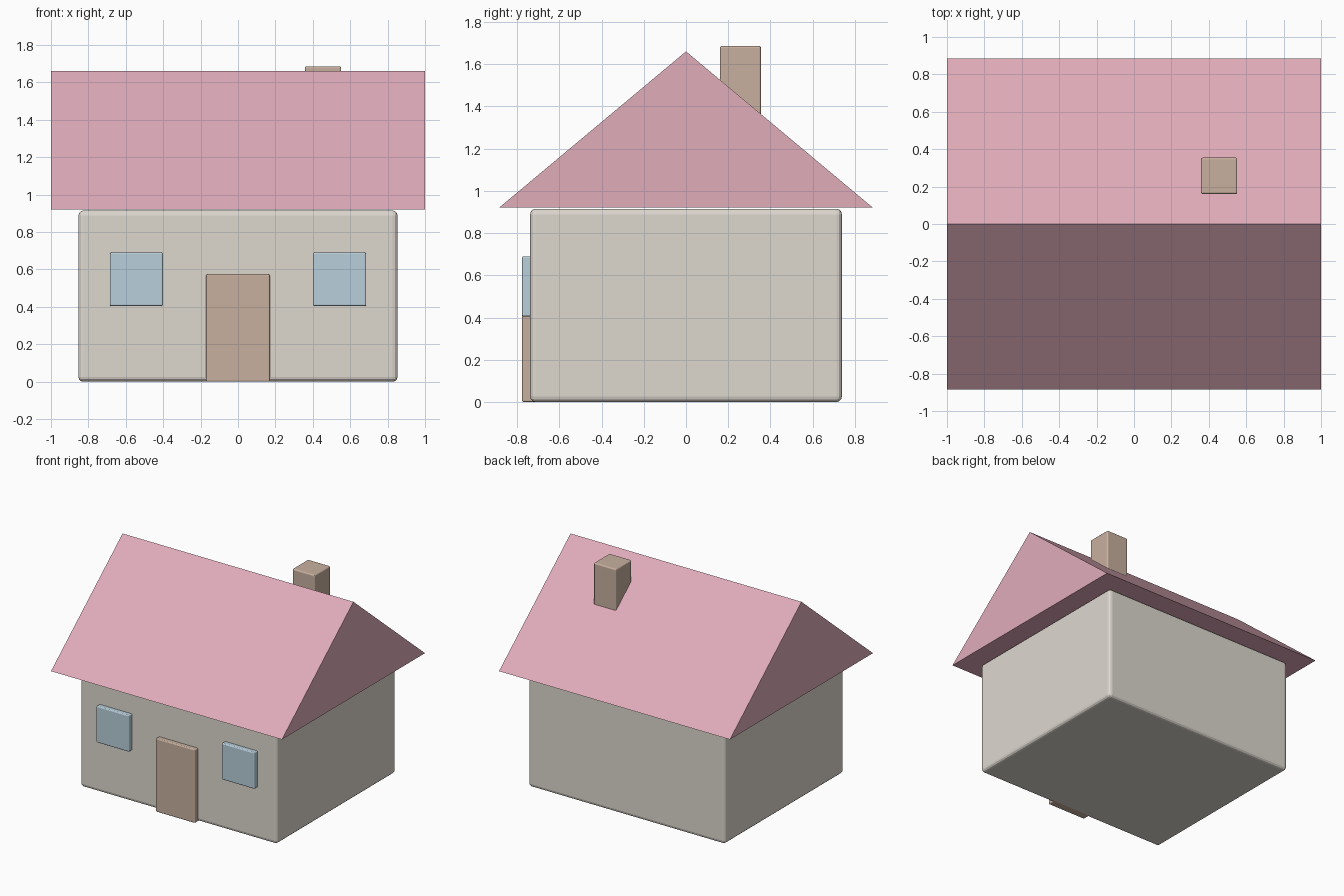
import bpy
import bmesh

if "Cube" in bpy.data.objects:
    bpy.data.objects.remove(bpy.data.objects["Cube"], do_unlink=True)


def linear(c):
    c /= 255
    return c / 12.92 if c <= 0.04045 else ((c + 0.055) / 1.055) ** 2.4


def material(name, *rgb):
    colour = [linear(c) for c in rgb] + [1]
    mat = bpy.data.materials.new(name)
    mat.use_nodes = True
    mat.diffuse_color = colour
    mat.node_tree.nodes["Principled BSDF"].inputs["Base Color"].default_value = colour
    return mat


def add_object(name, bm, mat):
    mesh = bpy.data.meshes.new(name)
    bmesh.ops.recalc_face_normals(bm, faces=bm.faces)
    bm.to_mesh(mesh)
    bm.free()
    mesh.materials.append(mat)
    obj = bpy.data.objects.new(name, mesh)
    bpy.context.collection.objects.link(obj)
    return obj


def box(name, xs, ys, zs, mat, bevel):
    """Box between the given limits, with softly rounded edges."""
    bm = bmesh.new()
    bmesh.ops.create_cube(bm, size=1)
    for v in bm.verts:
        for i, (low, high) in enumerate((xs, ys, zs)):
            v.co[i] = high if v.co[i] > 0 else low
    obj = add_object(name, bm, mat)
    mod = obj.modifiers.new("Rounded edges", "BEVEL")
    mod.width = bevel
    mod.segments = 3
    return obj


plaster = material("cream plaster", 222, 216, 207)
pink = material("pink roof", 224, 172, 186)
brown = material("warm brown", 200, 176, 159)
glass = material("pale blue glass", 185, 207, 219)

# Walls
box("walls", (-0.853, 0.853), (-0.738, 0.738), (0, 0.915), plaster, 0.026)

# Gabled roof: a triangular profile extruded along x
bm = bmesh.new()
profile = [(-0.885, 0.92), (0.885, 0.92), (0, 1.66)]
gable = bm.faces.new([bm.verts.new((-1, y, z)) for y, z in profile])
end = bmesh.ops.extrude_face_region(bm, geom=[gable], use_keep_orig=True)
for v in end["geom"]:
    if isinstance(v, bmesh.types.BMVert):
        v.co.x = 1
add_object("roof", bm, pink)

# Door, chimney and the pair of front windows
box("door", (-0.17, 0.17), (-0.776, -0.70), (0, 0.575), brown, 0.008)
box("chimney", (0.358, 0.552), (0.16, 0.355), (1.25, 1.686), brown, 0.01)
for name, x in (("right_window", -0.543), ("left_window", 0.543)):
    box(name, (x - 0.142, x + 0.142), (-0.776, -0.70), (0.405, 0.69), glass, 0.008)
